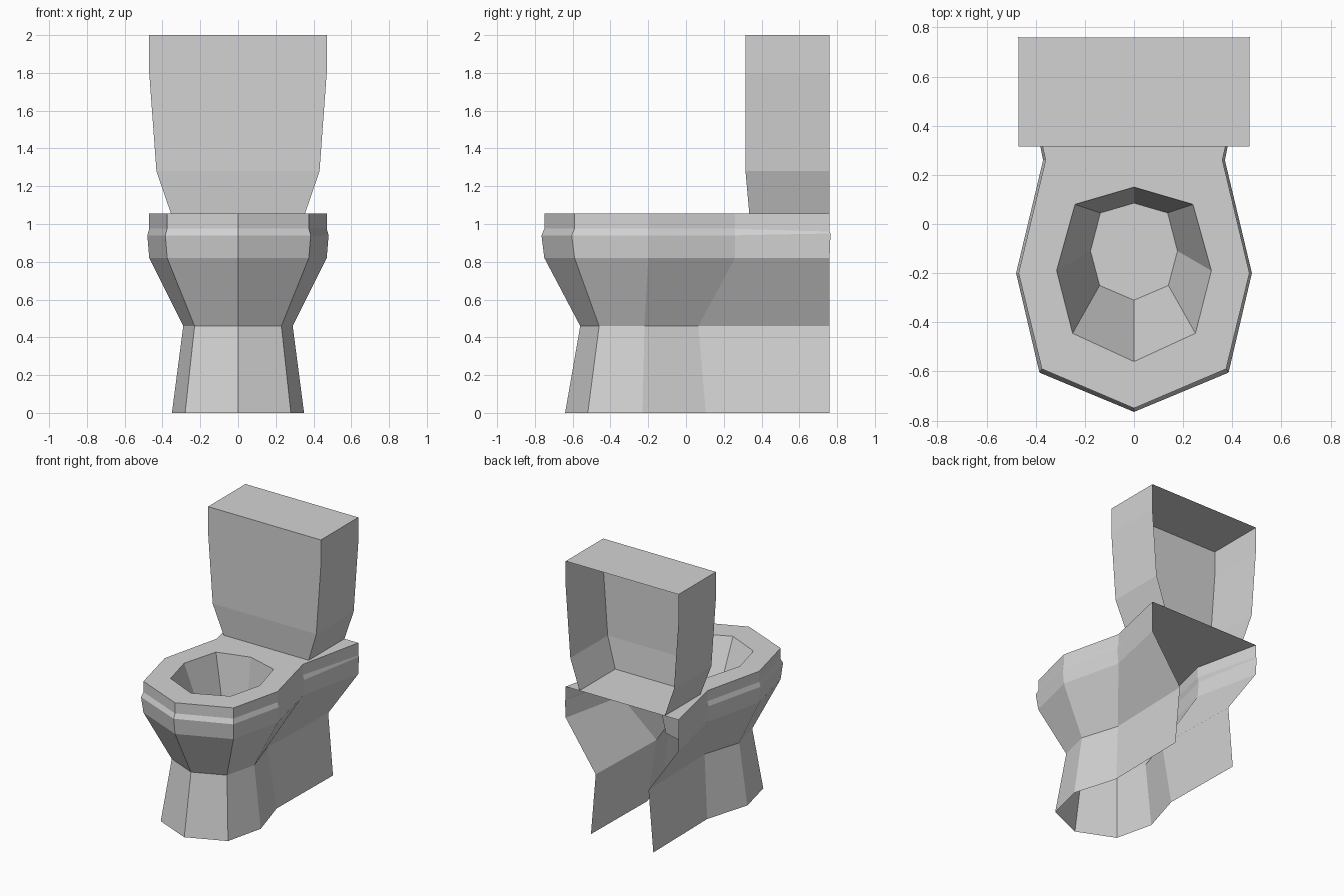
import bpy
import bmesh

default_cube = bpy.data.objects.get("Cube")
if default_cube:
    bpy.data.objects.remove(default_cube, do_unlink=True)

# One plain ceramic colour for everything
ceramic = bpy.data.materials.new("grey_ceramic")
ceramic.use_nodes = True
ceramic.diffuse_color = (0.65, 0.65, 0.65, 1)
for node in ceramic.node_tree.nodes:
    if node.type == "BSDF_PRINCIPLED":
        node.inputs["Base Color"].default_value = ceramic.diffuse_color


def at_height(outline, z):
    """Lift a flat half outline to a height."""
    return [(x, y, z) for x, y in outline]


def loft(bm, sections):
    """Skin quads between neighbouring open sections; return vertex rows."""
    rows = [[bm.verts.new(point) for point in section] for section in sections]
    for low, high in zip(rows, rows[1:]):
        for i in range(len(low) - 1):
            bm.faces.new((low[i], low[i + 1], high[i + 1], high[i]))
    return rows


def finish(bm, name):
    """Turn a half mesh into a flat-shaded object mirrored left to right."""
    mesh = bpy.data.meshes.new(name)
    bm.to_mesh(mesh)
    bm.free()
    mesh.materials.append(ceramic)
    part = bpy.data.objects.new(name, mesh)
    bpy.context.collection.objects.link(part)
    mirror = part.modifiers.new("left_right", "MIRROR")
    mirror.use_clip = True
    mirror.merge_threshold = 0.001
    return part


# Half outlines run from the front centre round the left side to the back
foot = [(0, -0.64), (0.28, -0.52), (0.35, -0.23), (0.25, 0.105), (0.26, 0.76)]
waist = [(0, -0.56), (0.23, -0.46), (0.29, -0.22), (0.20, 0.065), (0.22, 0.76)]
rim = [(0, -0.75), (0.375, -0.59), (0.47, -0.2), (0.36, 0.26), (0.47, 0.76)]
bulge = [(0, -0.765), (0.385, -0.605), (0.48, -0.2), (0.37, 0.26), (0.473, 0.765)]
opening = [(0, -0.56), (0.25, -0.445), (0.315, -0.19), (0.24, 0.08), (0, 0.15)]
drain = [(0, -0.31), (0.14, -0.25), (0.177, -0.11), (0.137, 0.045), (0, 0.085)]
RIM_TOP = 1.055

# Pedestal and outer bowl, open at the back and underneath
bm = bmesh.new()
lower_bulge = at_height(bulge, 0.94)
upper_bulge = at_height(rim, 0.975)
lower_bulge[-1] = (*bulge[-1], 0.95)
upper_bulge[-1] = (*rim[-1], 0.96)
loft(bm, [at_height(foot, 0), at_height(waist, 0.46), at_height(rim, 0.82),
          lower_bulge, upper_bulge, at_height(rim, RIM_TOP)])
finish(bm, "pedestal_and_bowl")

# Flat rim with its opening, extended under the tank
bm = bmesh.new()
outer, inner = loft(bm, [at_height(rim[:-1], RIM_TOP), at_height(opening[:-1], RIM_TOP)])
back_corner = bm.verts.new((*rim[-1], RIM_TOP))
back_middle = bm.verts.new((0, rim[-1][1], RIM_TOP))
hole_back = bm.verts.new((*opening[-1], RIM_TOP))
bm.faces.new((outer[-1], back_corner, back_middle))
bm.faces.new((outer[-1], back_middle, hole_back, inner[-1]))
finish(bm, "rim")

# Basin walls and floor
bm = bmesh.new()
rows = loft(bm, [at_height(opening, RIM_TOP), at_height(drain, 0.52)])
bm.faces.new(rows[-1])
finish(bm, "basin")

# Tank shell, open at the back: (half width, front y, height) per level
bm = bmesh.new()
levels = [(0.355, 0.335, RIM_TOP), (0.432, 0.315, 1.28),
          (0.47, 0.315, 1.8), (0.47, 0.315, 2)]
rows = loft(bm, [[(0, front, z), (width, front, z), (width, 0.76, z)]
                 for width, front, z in levels])
top_back = bm.verts.new((0, 0.76, levels[-1][2]))
bm.faces.new((*rows[-1], top_back))
finish(bm, "tank")
